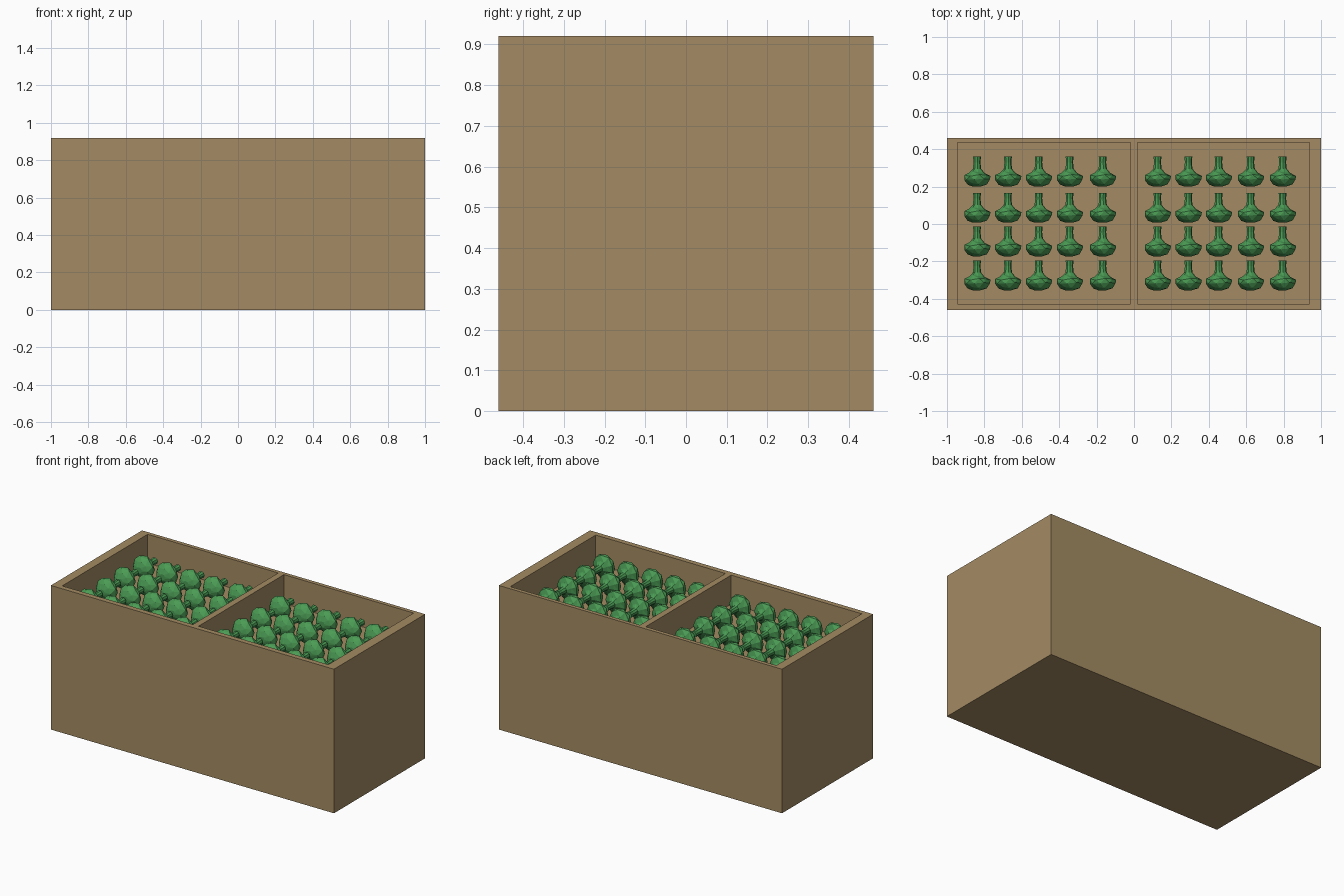
import bpy, bmesh, math, random

if "Cube" in bpy.data.objects:
    bpy.data.objects.remove(bpy.data.objects["Cube"])
random.seed(4)


def material(name, rgb):
    m = bpy.data.materials.new(name)
    m.diffuse_color = (*rgb, 1)
    m.use_nodes = True
    m.node_tree.nodes["Principled BSDF"].inputs["Base Color"].default_value = m.diffuse_color
    return m


def box(name, x0, x1, y0, y1, z0, z1):
    bpy.ops.mesh.primitive_cube_add(size=1, location=((x0 + x1) / 2, (y0 + y1) / 2, (z0 + z1) / 2))
    o = bpy.context.object
    o.name = name
    o.scale = (x1 - x0, y1 - y0, z1 - z0)
    bpy.ops.object.transform_apply(location=True, scale=True)
    return o


wood = material("wood", (0.37, 0.26, 0.125))
green = material("leaf_green", (0.07, 0.33, 0.09))

# Planter box with two pockets either side of a divider
H, FLOOR = 0.92, 0.735
planter = box("planter_box", -1, 1, -0.46, 0.46, 0, H)
planter.data.materials.append(wood)
for name, x0, x1 in (("left_pocket_cutter", -0.943, -0.02), ("right_pocket_cutter", 0.02, 0.937)):
    cutter = box(name, x0, x1, -0.427, 0.435, FLOOR, H + 0.1)
    cutter.data.materials.append(wood)
    mod = planter.modifiers.new(name, 'BOOLEAN')
    mod.object, mod.operation, mod.solver = cutter, 'DIFFERENCE', 'EXACT'
    bpy.context.view_layer.objects.active = planter
    bpy.ops.object.modifier_apply(modifier=name)
    bpy.data.objects.remove(cutter)

# Vegetable: faceted head with a short stalk lying towards +y
# profile: (distance from stalk end, radius)
PROFILE = [(0, .022), (.03, .019), (.065, .023), (.082, .042), (.1, .07),
           (.122, .07), (.145, .05), (.16, .02)]
SIDES = 9
bm = bmesh.new()
rings = []
for i, (d, r) in enumerate(PROFILE):
    ring = []
    for k in range(SIDES):
        a = 2 * math.pi * (k + 0.5 * (i % 2) * (i > 3)) / SIDES
        rr = r * (random.uniform(0.94, 1.07) if i > 2 else 1)
        dy = random.uniform(-0.006, 0.006) if 2 < i < 7 else 0
        ring.append(bm.verts.new((rr * math.cos(a), -d + dy, rr * math.sin(a))))
    rings.append(ring)
for a, b in zip(rings, rings[1:]):
    for k in range(SIDES):
        n = (k + 1) % SIDES
        bm.faces.new((a[k], a[n], b[n], b[k]))
bm.faces.new(rings[0])
bm.faces.new(rings[-1])
bmesh.ops.triangulate(bm, faces=bm.faces)
bmesh.ops.recalc_face_normals(bm, faces=bm.faces)
veg = bpy.data.meshes.new("vegetable")
bm.to_mesh(veg)
bm.free()
veg.materials.append(green)

# Rows of vegetables in both pockets
XS = [-0.84, -0.675, -0.51, -0.345, -0.168, 0.125, 0.29, 0.452, 0.623, 0.794]
YS = [0.36, 0.167, -0.013, -0.195]
for j, y in enumerate(YS):
    for i, x in enumerate(XS):
        o = bpy.data.objects.new(f"vegetable_{j + 1}_{i + 1}", veg)
        o.location = (x, y, 0.807)
        bpy.context.collection.objects.link(o)
